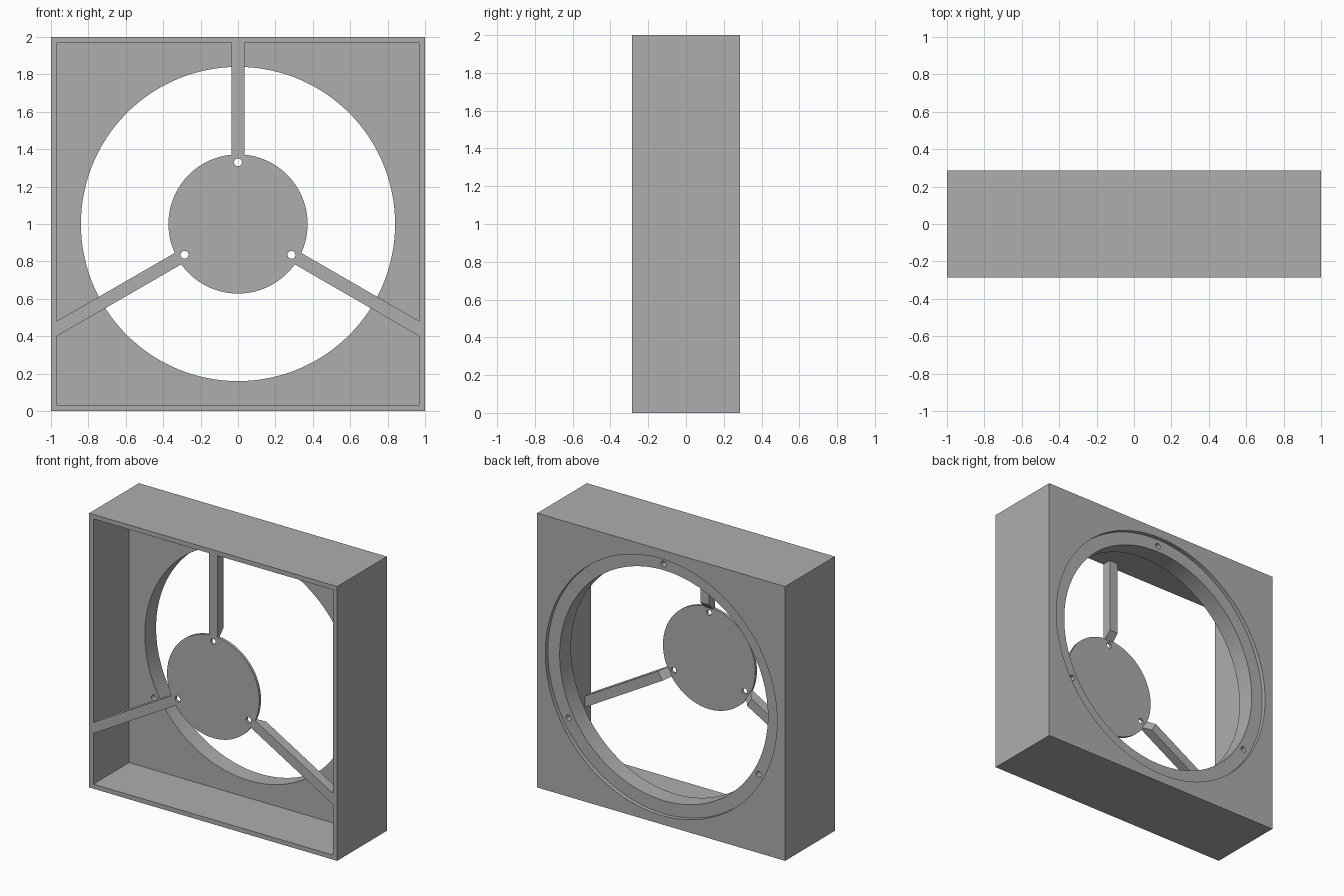
import bpy, bmesh
from math import radians, cos, sin, pi
from mathutils import Vector

if "Cube" in bpy.data.objects:
    bpy.data.objects.remove(bpy.data.objects["Cube"], do_unlink=True)

FRONT, BACK = -0.286, 0.286
INNER = 0.967            # half width of the opening inside the walls
PLATE = 0.126            # inner face of the thick back plate
ANGLES = [radians(a) for a in (90, 210, 330)]

grey = bpy.data.materials.new("plain_grey")
grey.use_nodes = True
colour = (0.42, 0.42, 0.42, 1)
grey.diffuse_color = colour
grey.node_tree.nodes["Principled BSDF"].inputs["Base Color"].default_value = colour


def box(name, half, y0, y1):
    bpy.ops.mesh.primitive_cube_add(size=1, location=(0, (y0 + y1) / 2, 1))
    ob = bpy.context.object
    ob.name = name
    ob.scale = (2 * half, y1 - y0, 2 * half)
    bpy.ops.object.transform_apply(location=True, rotation=True, scale=True)
    return ob


def disc(name, radius, y0, y1, x=0, z=1, sides=128):
    bpy.ops.mesh.primitive_cylinder_add(vertices=sides, radius=radius, depth=y1 - y0,
                                        location=(x, (y0 + y1) / 2, z), rotation=(pi / 2, 0, 0))
    ob = bpy.context.object
    ob.name = name
    bpy.ops.object.transform_apply(location=True, rotation=True, scale=True)
    return ob


def cut(ob, cutters):
    for c in cutters:
        c.hide_render = True
        mod = ob.modifiers.new("cut", 'BOOLEAN')
        mod.operation, mod.solver, mod.object = 'DIFFERENCE', 'EXACT', c
        bpy.context.view_layer.objects.active = ob
        bpy.ops.object.modifier_apply(modifier=mod.name)
        bpy.data.objects.remove(c, do_unlink=True)


def holes(distance, y0, y1):
    return [disc("hole_cutter", 0.021, y0, y1, distance * cos(a), 1 + distance * sin(a), 24)
            for a in ANGLES]


def finish(ob):
    ob.data.materials.clear()
    ob.data.materials.append(grey)
    bpy.ops.object.select_all(action='DESELECT')
    ob.select_set(True)
    bpy.context.view_layer.objects.active = ob
    bpy.ops.object.shade_smooth_by_angle(angle=radians(30))


def strut(name, angle):
    along = Vector((cos(angle), 0, sin(angle)))
    across = Vector((-sin(angle), 0, cos(angle)))
    bm = bmesh.new()
    loops = []
    for t in (-0.035, 0.035):
        # Trim the outer end against the nearest wall
        end = min((INNER - t * across[i] * (1 if along[i] > 0 else -1)) / abs(along[i])
                  for i in (0, 2) if abs(along[i]) > 0.01)
        profile = [(0.365, FRONT), (end, FRONT), (end, FRONT + 0.07),
                   (0.415, FRONT + 0.07), (0.365, FRONT + 0.02)]
        loops.append([bm.verts.new(along * r + across * t + Vector((0, y, 1)))
                      for r, y in profile])
    a, b = loops
    bm.faces.new(a)
    bm.faces.new(b)
    for i in range(len(a)):
        j = (i + 1) % len(a)
        bm.faces.new((a[i], a[j], b[j], b[i]))
    bmesh.ops.recalc_face_normals(bm, faces=bm.faces)
    mesh = bpy.data.meshes.new(name)
    bm.to_mesh(mesh)
    bm.free()
    ob = bpy.data.objects.new(name, mesh)
    bpy.context.collection.objects.link(ob)
    finish(ob)


# Square housing: open front, round duct, recessed mounting ring with screw holes
housing = box("housing", 1, FRONT, BACK)
cut(housing, [box("cavity_cutter", INNER, FRONT - 0.1, PLATE),
              disc("recess_cutter", 0.935, BACK - 0.03, BACK + 0.1),
              disc("duct_cutter", 0.84, PLATE - 0.1, BACK + 0.1)]
    + holes(0.885, PLATE - 0.1, BACK + 0.1))
finish(housing)

# Thin motor plate with three screw holes
hub = disc("motor_plate", 0.372, FRONT, FRONT + 0.02)
cut(hub, holes(0.33, FRONT - 0.1, FRONT + 0.1))
finish(hub)

# Three struts from the motor plate to the walls
for label, angle in zip(("top", "right", "left"), ANGLES):
    strut(label + "_strut", angle)
